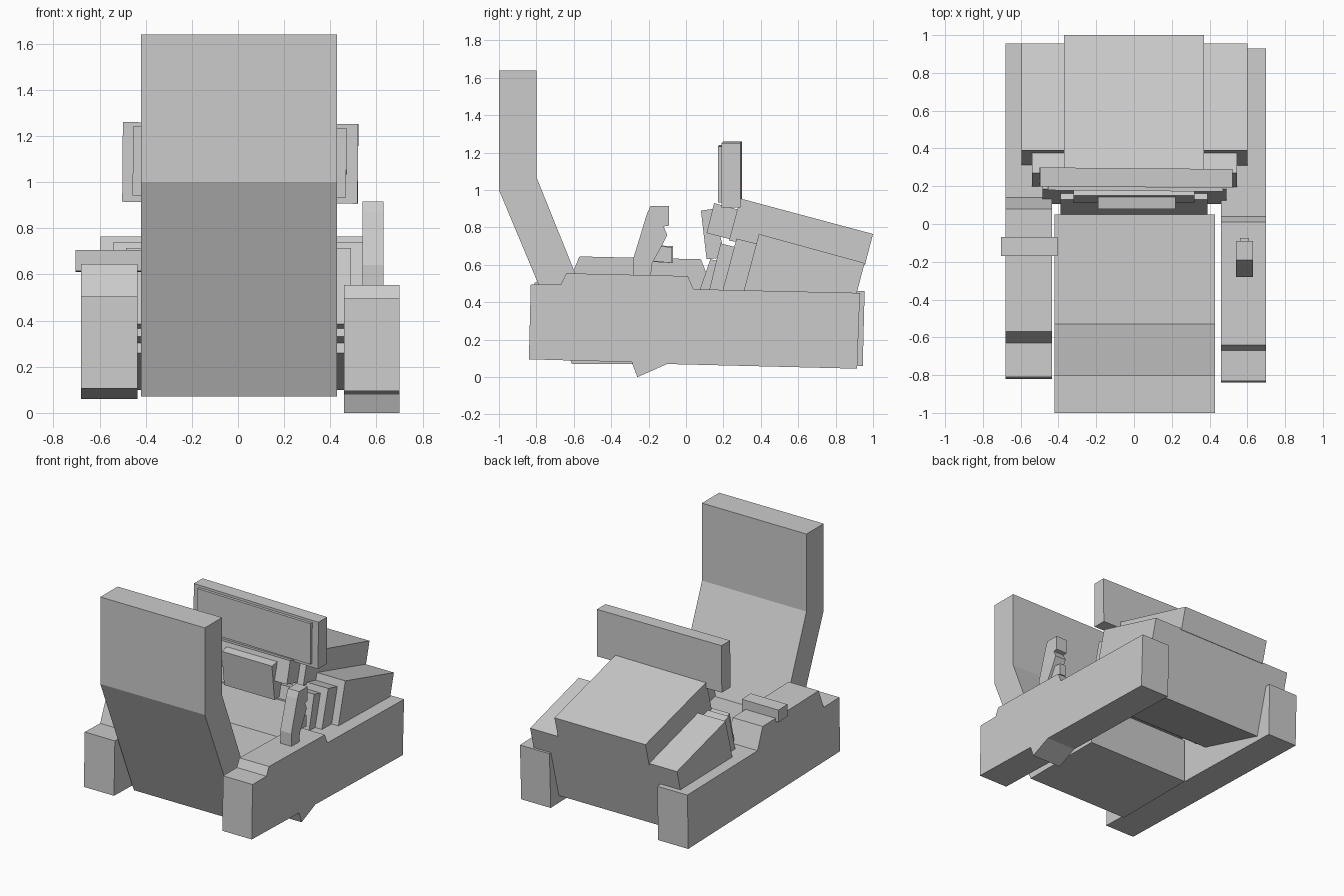
import bpy, bmesh, math
from mathutils import Matrix

grey = bpy.data.materials.new("plain_grey")
grey.diffuse_color = (0.6, 0.6, 0.6, 1)


def finish(name, bm):
    bmesh.ops.recalc_face_normals(bm, faces=bm.faces)
    mesh = bpy.data.meshes.new(name)
    bm.to_mesh(mesh)
    bm.free()
    mesh.materials.append(grey)
    obj = bpy.data.objects.new(name, mesh)
    bpy.context.collection.objects.link(obj)
    return obj


def side_profile(name, x0, x1, pts):
    """Extrude a (y, z) outline from x0 to x1."""
    bm = bmesh.new()
    face = bm.faces.new([bm.verts.new((x0, y, z)) for y, z in pts])
    ext = bmesh.ops.extrude_face_region(bm, geom=[face])
    moved = [v for v in ext["geom"] if isinstance(v, bmesh.types.BMVert)]
    bmesh.ops.translate(bm, verts=moved, vec=(x1 - x0, 0, 0))
    return finish(name, bm)


def box(name, center, size, rot):
    bm = bmesh.new()
    bmesh.ops.create_cube(bm, size=1)
    bmesh.ops.scale(bm, verts=bm.verts, vec=size)
    bmesh.ops.transform(bm, verts=bm.verts, matrix=Matrix.Translation(center) @ rot)
    return finish(name, bm)


# Seat with reclined, upright-topped backrest
side_profile("seat", -0.42, 0.43, [
    (-1.0, 1.64), (-0.8, 1.64), (-0.8, 1.07), (-0.53, 0.40),
    (0.05, 0.40), (0.05, 0.07), (-0.61, 0.07), (-1.0, 1.0)])

# Side pods with raised armrests
side_profile("left_arm", -0.68, -0.435, [
    (-0.81, 0.505), (-0.63, 0.50), (-0.57, 0.645), (0.08, 0.63),
    (0.14, 0.475), (0.955, 0.46), (0.945, 0.06), (-0.82, 0.105)])
side_profile("right_arm", 0.46, 0.70, [
    (-0.83, 0.495), (-0.67, 0.495), (-0.64, 0.555), (0.01, 0.54),
    (0.04, 0.47), (0.93, 0.45), (0.915, 0.045), (-0.10, 0.07),
    (-0.26, 0.0), (-0.29, 0.08), (-0.84, 0.095)])

# Hand controls
side_profile("left_lever", -0.705, -0.405, [
    (-0.17, 0.615), (-0.17, 0.705), (-0.07, 0.70), (-0.07, 0.61)])
side_profile("right_stick", 0.54, 0.63, [
    (-0.28, 0.53), (-0.28, 0.64), (-0.21, 0.87), (-0.19, 0.915),
    (-0.09, 0.915), (-0.09, 0.81), (-0.12, 0.805), (-0.10, 0.76),
    (-0.13, 0.70), (-0.18, 0.61), (-0.19, 0.53)])
side_profile("stick_trigger", 0.56, 0.61, [
    (-0.18, 0.62), (-0.15, 0.70), (-0.075, 0.695), (-0.075, 0.61)])

# Tilted console body and its stepped front panels
side_profile("console_body", -0.595, 0.60, [
    (0.39, 0.765), (0.955, 0.61), (0.82, 0.10), (0.255, 0.26)])
side_profile("outer_step", -0.54, 0.545, [
    (0.27, 0.74), (0.39, 0.71), (0.28, 0.30), (0.16, 0.33)])
side_profile("middle_step", -0.485, 0.49, [
    (0.185, 0.715), (0.265, 0.695), (0.19, 0.36), (0.105, 0.385)])
side_profile("inner_step", -0.39, 0.39, [
    (0.13, 0.63), (0.19, 0.615), (0.14, 0.38), (0.05, 0.40)])

# Raised console cover with stepped instrument housings
side_profile("console_cover", -0.37, 0.37, [
    (0.29, 0.955), (1.0, 0.765), (0.957, 0.60), (0.23, 0.73)])
side_profile("instrument_housing", -0.32, 0.32, [
    (0.15, 0.93), (0.32, 0.885), (0.38, 0.70), (0.11, 0.77)])
side_profile("instrument_panel", -0.19, 0.22, [
    (0.08, 0.89), (0.15, 0.90), (0.21, 0.64), (0.11, 0.63)])

# Wide display, very slightly turned and rolled
turn = Matrix.Rotation(math.radians(-0.5), 4, 'Z') @ Matrix.Rotation(math.radians(0.5), 4, 'Y')
box("display", (0.01, 0.245, 1.083), (1.02, 0.10, 0.345), turn)
box("display_glass", (0.007, 0.19, 1.088), (0.925, 0.03, 0.30), turn)
